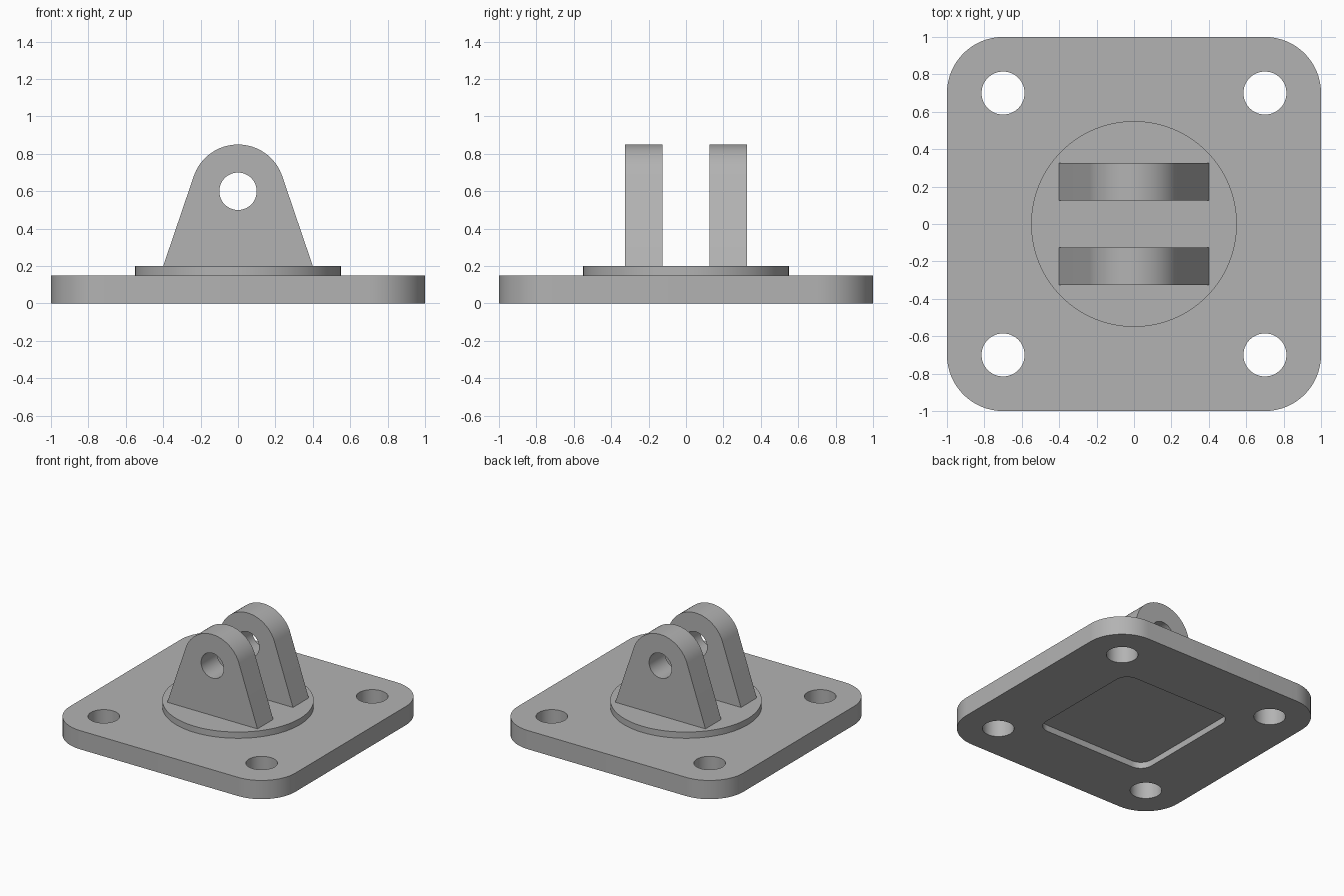
import bpy, bmesh
from math import sin, cos, pi, acos, hypot, atan2, radians
from mathutils import Matrix

if "Cube" in bpy.data.objects:
    bpy.data.objects.remove(bpy.data.objects["Cube"], do_unlink=True)

GREY = (0.45, 0.45, 0.45, 1.0)
steel = bpy.data.materials.new("plain_grey")
steel.use_nodes = True
steel.diffuse_color = GREY
steel.node_tree.nodes["Principled BSDF"].inputs["Base Color"].default_value = GREY


def arc(cx, cy, r, start, end, n):
    """Points along an arc, both ends included."""
    angles = [start + (end - start) * i / n for i in range(n + 1)]
    return [(cx + r * cos(a), cy + r * sin(a)) for a in angles]


def circle(cx, cy, r, n=48):
    return arc(cx, cy, r, 0, 2 * pi, n)[:-1]


def rounded_square(half, r, n=16):
    pts = []
    for i, (sx, sy) in enumerate([(1, 1), (-1, 1), (-1, -1), (1, -1)]):
        c = half - r
        pts += arc(sx * c, sy * c, r, i * pi / 2, (i + 1) * pi / 2, n)
    return pts


def ring(bm, pts, z):
    """A closed loop of edges at height z."""
    verts = [bm.verts.new((x, y, z)) for x, y in pts]
    for a, b in zip(verts, verts[1:] + verts[:1]):
        bm.edges.new((a, b))
    return verts


def cap(bm, rings):
    """Fill the flat area between an outer ring and any holes."""
    edges = {e for r in rings for v in r for e in v.link_edges
             if e.other_vert(v) in r}
    bmesh.ops.triangle_fill(bm, edges=list(edges), use_beauty=True)


def wall(bm, low, high):
    n = len(low)
    for i in range(n):
        j = (i + 1) % n
        bm.faces.new((low[i], low[j], high[j], high[i]))


def slab(name, profiles, z0, z1, pocket=None, depth=0.0, matrix=None):
    """Extruded outline with through holes and an optional pocket below."""
    bm = bmesh.new()
    low = [ring(bm, p, z0) for p in profiles]
    high = [ring(bm, p, z1) for p in profiles]
    openings = list(low)
    if pocket:
        rim, floor = ring(bm, pocket, z0), ring(bm, pocket, z0 + depth)
        openings.append(rim)
        cap(bm, [floor])
    cap(bm, openings)
    cap(bm, high)
    for a, b in zip(low, high):
        wall(bm, a, b)
    if pocket:
        wall(bm, rim, floor)
    if matrix:
        bm.transform(matrix)
    bmesh.ops.recalc_face_normals(bm, faces=bm.faces)
    mesh = bpy.data.meshes.new(name)
    bm.to_mesh(mesh)
    bm.free()
    obj = bpy.data.objects.new(name, mesh)
    bpy.context.collection.objects.link(obj)
    mesh.materials.append(steel)
    bpy.ops.object.select_all(action="DESELECT")
    obj.select_set(True)
    bpy.context.view_layer.objects.active = obj
    bpy.ops.object.shade_smooth_by_angle(angle=radians(30))
    return obj


# Base plate: rounded corners, four bolt holes, shallow pocket underneath
bolt_holes = [circle(x, y, 0.115) for x in (-0.7, 0.7) for y in (-0.7, 0.7)]
slab("base_plate", [rounded_square(1.0, 0.3)] + bolt_holes, 0, 0.15,
     pocket=rounded_square(0.5, 0.1, 8), depth=0.05)

# Raised round boss
slab("round_boss", [circle(0, 0, 0.55, 96)], 0.15, 0.2)

# Two lugs: straight flanks running tangent into a round top, with a pin hole
foot, foot_z, pin_z, top_r = 0.4, 0.2, 0.6, 0.25
drop = pin_z - foot_z
tangent = atan2(-drop, foot) + acos(top_r / hypot(foot, drop))
outline = [(-foot, foot_z), (foot, foot_z)]
outline += arc(0, pin_z, top_r, tangent, pi - tangent, 40)
upright = Matrix.Rotation(pi / 2, 4, "X")
for name, y in (("front_lug", -0.225), ("back_lug", 0.225)):
    slab(name, [outline, circle(0, pin_z, 0.1)], -y - 0.1, -y + 0.1,
         matrix=upright)
